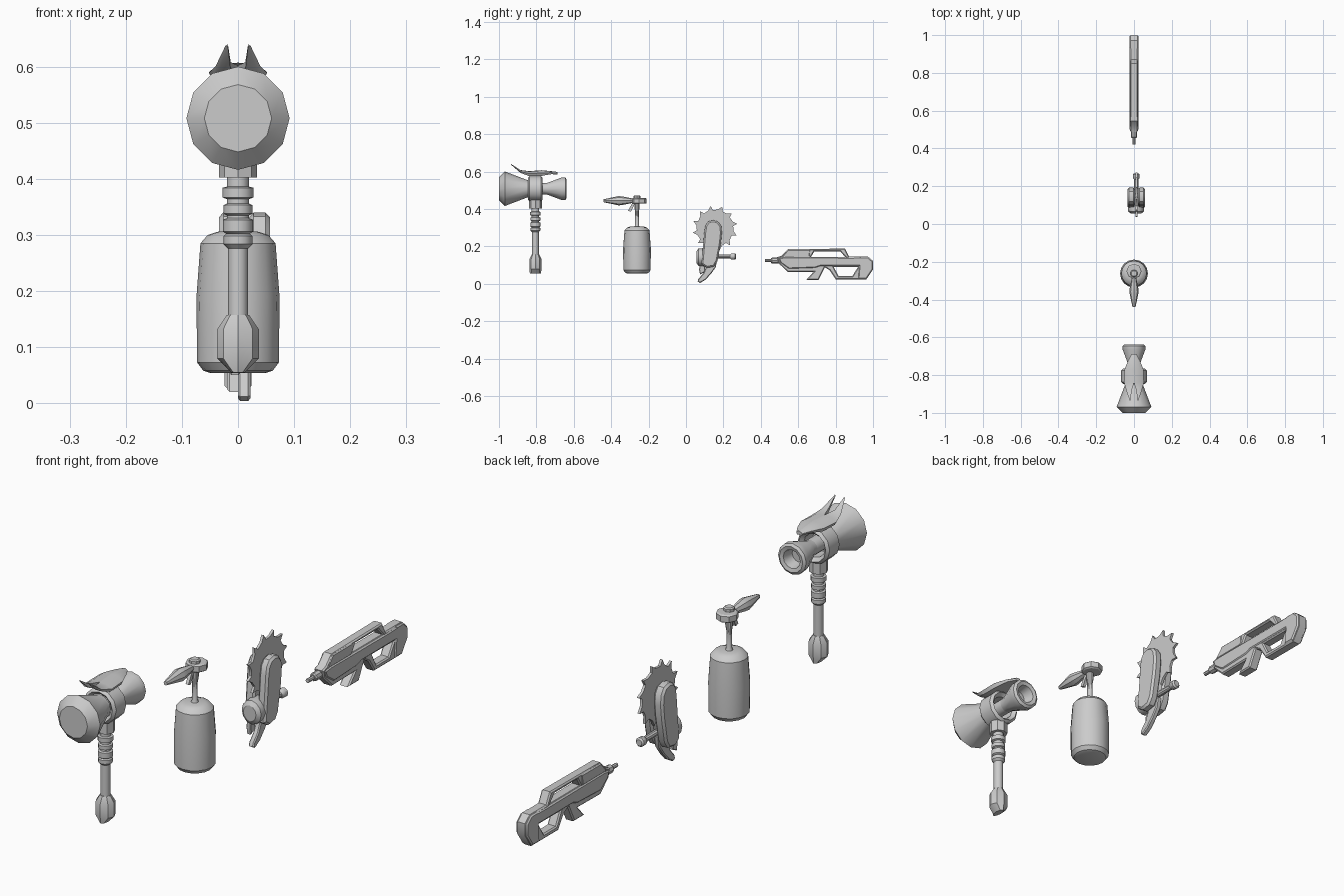
import bpy, bmesh, math
from mathutils import Matrix

if "Cube" in bpy.data.objects:
    bpy.data.objects.remove(bpy.data.objects["Cube"])

YZ = Matrix(((0, 0, 1, 0), (1, 0, 0, 0), (0, 1, 0, 0), (0, 0, 0, 1)))


def finish(name, mesh, angle=35):
    ob = bpy.data.objects.new(name, mesh)
    bpy.context.collection.objects.link(ob)
    bpy.ops.object.select_all(action='DESELECT')
    ob.select_set(True)
    bpy.context.view_layer.objects.active = ob
    bpy.ops.object.shade_smooth_by_angle(angle=math.radians(angle))
    return ob


def loft(name, rings, cap=True, angle=35):
    """Skin a list of equally sized point rings."""
    bm = bmesh.new()
    vs = [[bm.verts.new(p) for p in r] for r in rings]
    n = len(rings[0])
    for a, b in zip(vs, vs[1:]):
        for i in range(n):
            j = (i + 1) % n
            bm.faces.new((a[i], a[j], b[j], b[i]))
    if cap:
        bm.faces.new(vs[0])
        bm.faces.new(vs[-1])
    bmesh.ops.recalc_face_normals(bm, faces=bm.faces)
    mesh = bpy.data.meshes.new(name)
    bm.to_mesh(mesh)
    bm.free()
    return finish(name, mesh, angle)


def lathe(name, profile, axis, center, sides=12, cap=True, sx=1.0):
    """Profile of (position, radius) turned about a Y or Z axis through center."""
    cx, c = center
    rings = []
    for t, r in profile:
        ring = []
        for i in range(sides):
            a = 2 * math.pi * i / sides
            u, v = r * math.cos(a) * sx, r * math.sin(a)
            ring.append((cx + u, t, c + v) if axis == 'Y' else (cx + u, c + v, t))
        rings.append(ring)
    return loft(name, rings, cap)


def plate(name, outlines, x0, x1, bevel=0.0):
    """Side outline (plus holes) in y,z given thickness from x0 to x1."""
    cu = bpy.data.curves.new(name, 'CURVE')
    cu.dimensions, cu.fill_mode = '2D', 'BOTH'
    for pts in outlines:
        sp = cu.splines.new('POLY')
        sp.points.add(len(pts) - 1)
        for p, (y, z) in zip(sp.points, pts):
            p.co = (y, z, 0, 1)
        sp.use_cyclic_u = True
    cu.extrude = (x1 - x0) / 2 - bevel
    cu.bevel_depth, cu.offset, cu.bevel_resolution = bevel, -bevel, 0
    tmp = bpy.data.objects.new(name + "_outline", cu)
    bpy.context.collection.objects.link(tmp)
    bpy.context.view_layer.update()
    dg = bpy.context.evaluated_depsgraph_get()
    mesh = bpy.data.meshes.new_from_object(tmp.evaluated_get(dg))
    bpy.data.objects.remove(tmp)
    mesh.transform(Matrix.Translation(((x0 + x1) / 2, 0, 0)) @ YZ)
    bm = bmesh.new()
    bm.from_mesh(mesh)
    bmesh.ops.remove_doubles(bm, verts=bm.verts, dist=1e-5)
    bmesh.ops.recalc_face_normals(bm, faces=bm.faces)
    bm.to_mesh(mesh)
    bm.free()
    return finish(name, mesh)


# --- hammer: striking cone, drum, rear thruster, horned crest, handle
HZ, HY = 0.508, -0.805
lathe("hammer_face", [(-1.0, .06), (-.968, .092), (-.85, .047), (-.84, .047)], 'Y', (0, HZ))
drum = [(-.835, .045), (-.846, .058), (-.836, .068), (-.776, .068), (-.766, .058), (-.78, .045)]
lathe("hammer_drum", drum + drum[:1], 'Y', (0, HZ), cap=False)
lathe("hammer_core", [(-.85, .03), (-.74, .03)], 'Y', (0, HZ))
lathe("hammer_rear_cone", [(-.775, .028), (-.74, .032), (-.665, .06), (-.645, .06),
                           (-.638, .05), (-.642, .036), (-.685, .028)], 'Y', (0, HZ))
crest = []
for y, xi, xo, top, h in [(-.935, .018, .022, .64, .004), (-.885, .013, .040, .608, .015),
                          (-.84, 0, .052, .602, .026), (-.77, 0, .050, .607, .03),
                          (-.72, 0, .030, .602, .016), (-.688, 0, .012, .598, .014)]:
    crest.append([(xi, y, top), (xo * .6 + xi * .4, y, top - .002), (xo, y, top - h * .5),
                  (xo * .85, y, top - h), (xi, y, top - h)])
m = loft("hammer_crest", crest).modifiers.new("Mirror", 'MIRROR')
m.use_clip = True
lathe("hammer_collar", [(.402, .034), (.45, .034)], 'Z', (0, HY), 8)
lathe("hammer_handle", [(.42, .02), (.386, .02), (.384, .028), (.367, .028), (.364, .02),
                        (.356, .02), (.353, .026), (.338, .026), (.335, .02), (.33, .02),
                        (.327, .027), (.306, .027), (.302, .021), (.298, .026), (.284, .026),
                        (.276, .018), (.155, .018)], 'Z', (0, HY))
# pommel, pinched to a wedge at the bottom
pommel = []
for z, rx, ry in [(.157, .02, .02), (.132, .037, .032), (.08, .037, .032), (.055, .012, .03)]:
    pommel.append([(rx * math.cos(i * math.pi / 4), HY + ry * math.sin(i * math.pi / 4), z)
                   for i in range(8)])
loft("hammer_pommel", pommel)

# --- spray bottle: tank, stem, valve head, nozzle, lever
BY = -0.262
lathe("tank", [(.054, .05), (.058, .062), (.073, .073), (.19, .074), (.285, .067),
               (.3, .054), (.306, .035)], 'Z', (0, BY), 16)
lathe("tank_stem", [(.30, .016), (.315, .010), (.38, .010), (.405, .014), (.44, .014)],
      'Z', (0, BY), 10)
lathe("valve_head", [(.428, .034), (.432, .04), (.454, .04), (.458, .034)], 'Z', (0, -.25), 8)
lathe("valve_cap", [(.45, .02), (.468, .02), (.472, .015)], 'Z', (0, -.262), 8)
lathe("nozzle", [(-.44, .008), (-.36, .025), (-.335, .022), (-.28, .011)], 'Y', (0, .444), 8)
plate("spray_lever", [[(-.285, .436), (-.27, .436), (-.295, .385), (-.31, .39)]], -.006, .006)

# --- circular saw: toothed blade, guard arms, motor, grip, side knob
CY, CZ, teeth = 0.155, 0.297, 12
rim = []
for i in range(teeth):
    for f, r in [(0, .098), (.3, .101), (.62, .121), (.66, .115), (.78, .098)]:
        a = -2 * math.pi * (i + f) / teeth
        rim.append((CY + r * math.cos(a), CZ + r * math.sin(a)))
plate("saw_blade", [rim], .008, .018)
arm = [(.098, .28), (.104, .312), (.12, .333), (.145, .340), (.172, .332), (.189, .308),
       (.192, .27), (.186, .215), (.168, .12), (.15, .092), (.112, .085), (.082, .105), (.09, .19)]
plate("saw_arm_right", [arm], .02, .057, .008)
plate("saw_arm_left", [arm], -.034, .006, .008)
lathe("saw_motor_front", [(.055, .03), (.066, .046), (.11, .05), (.14, .035)], 'Y',
      (.011, .142), 12, sx=.9)
grip = [(.165, .13), (.16, .09), (.135, .055), (.105, .022), (.075, .004), (.062, .012),
        (.066, .026), (.092, .055), (.105, .085), (.11, .13)]
plate("saw_grip", [grip], 0, .022, .004)
plate("saw_trigger", [[(.075, .115), (.105, .11), (.1, .062), (.075, .05), (.07, .075)]],
      -.015, .004, .003)
knob = lathe("saw_side_knob", [(.16, .012), (.235, .011), (.243, .017), (.262, .018),
                               (.268, .012)], 'Y', (.012, .146), 10)

# --- rifle: frame with carry-handle and stock openings, side panels, barrel
frame = [(.487, .142), (.51, .15), (.545, .185), (.85, .188), (.872, .146), (.972, .146),
         (1.0, .122), (1.0, .076), (.963, .022), (.802, .022), (.757, .088), (.742, .088),
         (.708, .02), (.642, .02), (.682, .064), (.545, .062), (.495, .11)]
frame = [p if p[0] != .757 else (.768, .072) for p in frame]
window = [(.668, .143), (.686, .173), (.824, .173), (.852, .143)]
stock_hole = [(.79, .09), (.92, .09), (.89, .042), (.815, .042)]
plate("rifle_frame", [frame, window, stock_hole], -.02, .02, .005)
panel = [(.495, .138), (.53, .143), (.88, .141), (.97, .143), (.995, .12), (.995, .09),
         (.965, .095), (.72, .095), (.69, .085), (.55, .08), (.505, .112)]
plate("rifle_side_panels", [panel], -.024, .024, .005)
plate("rifle_front_block", [[(.545, .183), (.665, .183), (.66, .14), (.51, .14)]],
      -.022, .022, .004)
plate("rifle_butt", [[(.93, .144), (.972, .144), (.999, .12), (.999, .076), (.965, .026),
                      (.92, .026)]], -.024, .024, .005)
lathe("rifle_muzzle", [(.455, .012), (.46, .016), (.5, .016)], 'Y', (0, .124), 8)
lathe("rifle_barrel", [(.422, .008), (.46, .008)], 'Y', (0, .124), 8)
